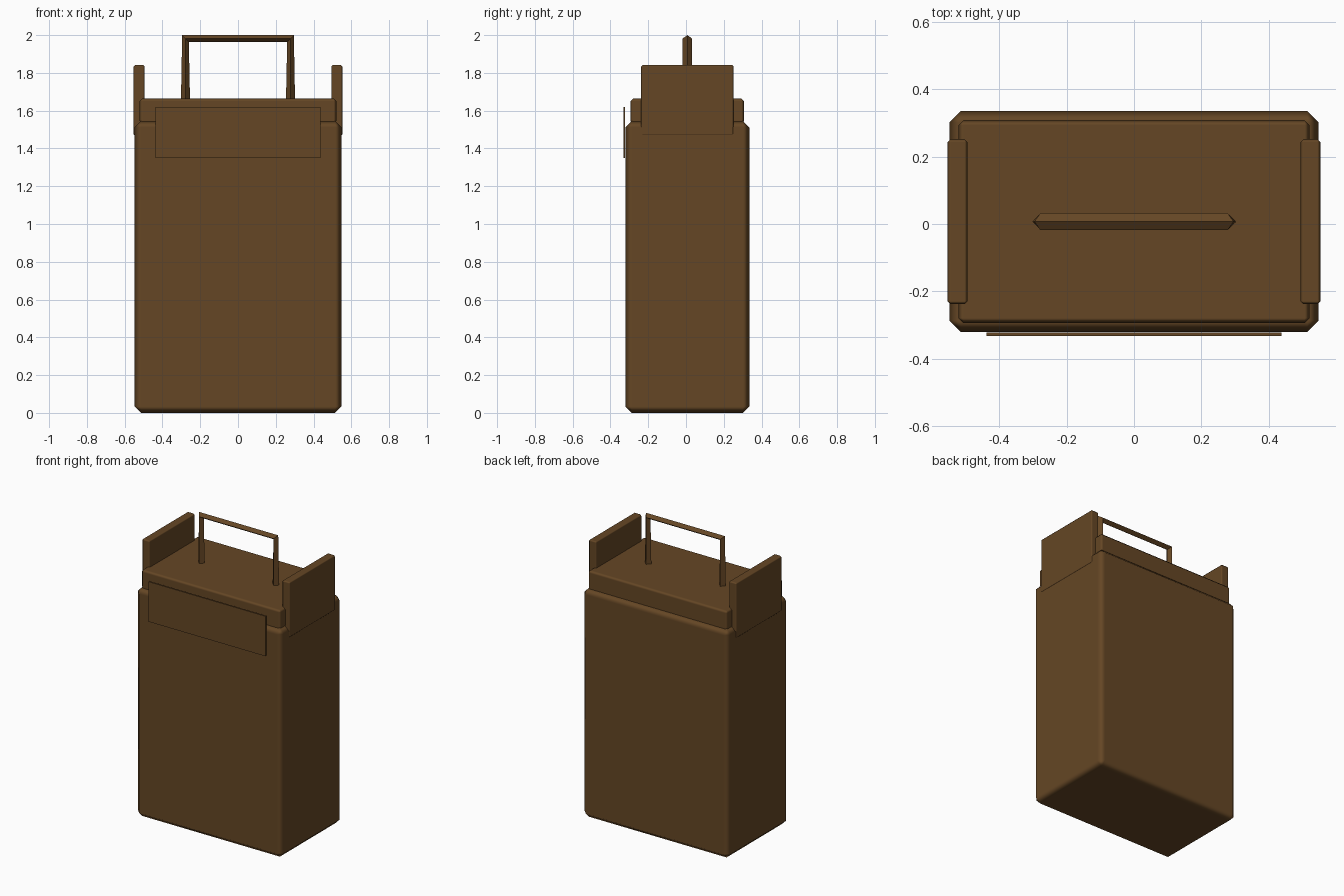
import bpy
import bmesh

if "Cube" in bpy.data.objects:
    bpy.data.objects.remove(bpy.data.objects["Cube"])

brown = bpy.data.materials.new("dark_brown")
brown.diffuse_color = (0.13, 0.062, 0.018, 1)
brown.use_nodes = True
brown.node_tree.nodes["Principled BSDF"].inputs["Base Color"].default_value = brown.diffuse_color

CY = 0.007  # shared centre line of the box parts


def box(name, lo, hi, bevel=0.0):
    """Axis-aligned box between two corners with an optional chamfer."""
    bm = bmesh.new()
    bmesh.ops.create_cube(bm, size=1)
    for v in bm.verts:
        v.co = [(a + b) / 2 + c * (b - a) for a, b, c in zip(lo, hi, v.co)]
    me = bpy.data.meshes.new(name)
    bm.to_mesh(me)
    bm.free()
    me.materials.append(brown)
    ob = bpy.data.objects.new(name, me)
    bpy.context.collection.objects.link(ob)
    if bevel:
        me.shade_smooth()
        mod = ob.modifiers.new("chamfer", 'BEVEL')
        mod.width = bevel
        mod.segments = 1
        mod.harden_normals = True
    return ob


# Main case and the lid on top
box("case", (-0.548, CY - 0.328, 0), (0.548, CY + 0.328, 1.546), 0.034)
box("lid", (-0.521, CY - 0.301, 1.53), (0.521, CY + 0.301, 1.665), 0.015)

# Thin front panel
box("front_panel", (-0.437, -0.332, 1.35), (0.437, -0.322, 1.62))

# Upright side plates
for side, x0, x1 in (("left", -0.553, -0.494), ("right", 0.494, 0.553)):
    box(side + "_side_plate", (x0, CY - 0.245, 1.467), (x1, CY + 0.245, 1.843), 0.009)

# Carrying handle: a four-sided tube along a square arch
curve = bpy.data.curves.new("handle", 'CURVE')
curve.dimensions = '3D'
curve.bevel_depth = 0.025
curve.bevel_resolution = 0
curve.use_fill_caps = True
path = curve.splines.new('POLY')
path.points.add(3)
arch = [(-0.278, 1.6), (-0.278, 1.982), (0.278, 1.982), (0.278, 1.6)]
for p, (x, z) in zip(path.points, arch):
    p.co = (x, CY, z, 1)
path.use_smooth = False
curve.materials.append(brown)
bpy.context.collection.objects.link(bpy.data.objects.new("handle", curve))
